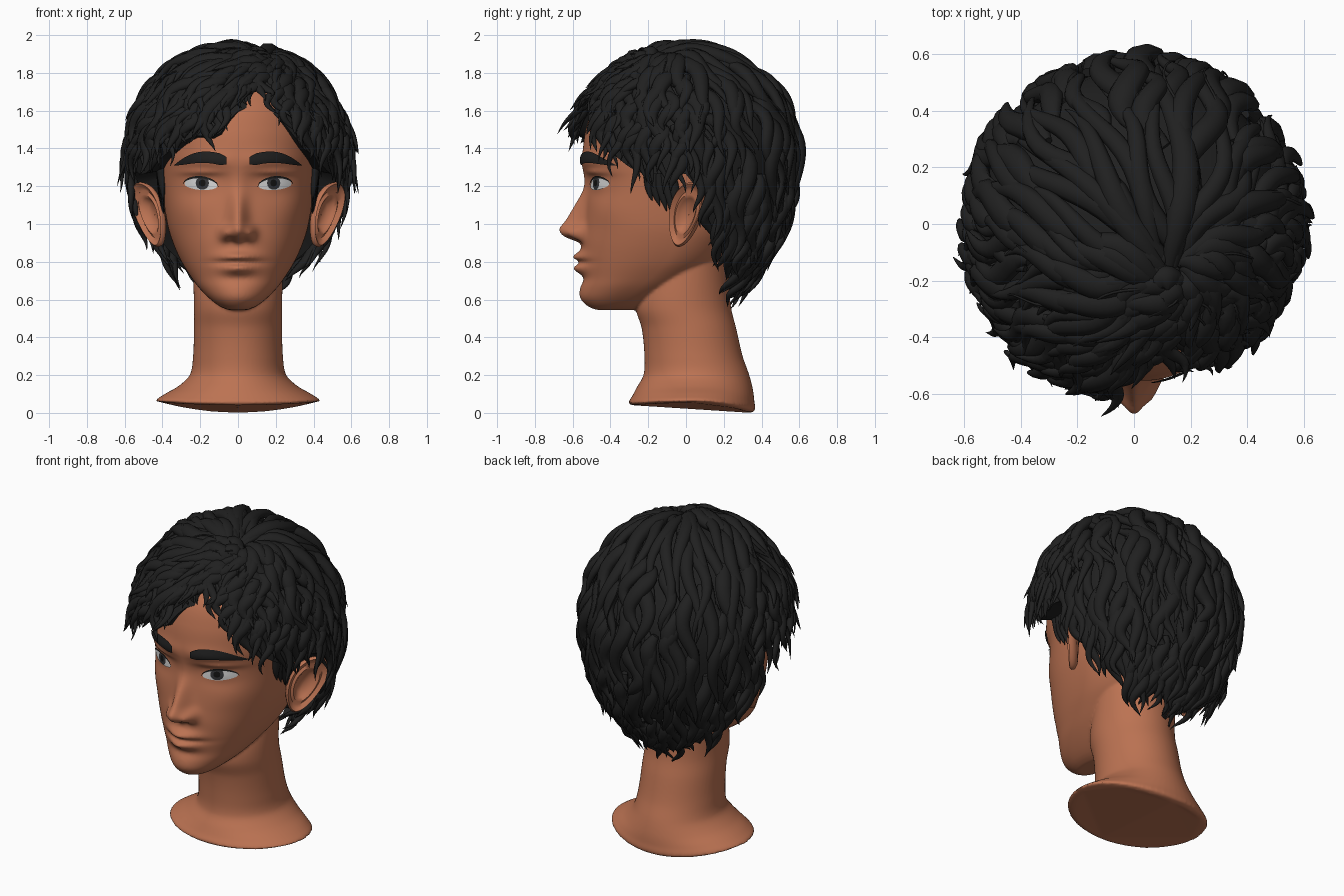
import bpy, bmesh, random
from math import sin, cos, pi, exp, asin, acos, radians, sqrt
from mathutils import Vector

random.seed(4)
if "Cube" in bpy.data.objects:
    bpy.data.objects.remove(bpy.data.objects["Cube"])


def material(name, rgb, rough=0.7):
    m = bpy.data.materials.new(name)
    m.use_nodes = True
    m.diffuse_color = (*rgb, 1)
    node = next(n for n in m.node_tree.nodes if n.type == 'BSDF_PRINCIPLED')
    node.inputs["Base Color"].default_value = (*rgb, 1)
    node.inputs["Roughness"].default_value = rough
    return m


SKIN = material("warm skin", (0.5, 0.17, 0.085))
HAIR = material("black hair", (0.0145, 0.0145, 0.0145))
WHITE = material("eye white", (0.68, 0.68, 0.68))
IRIS = material("dark iris", (0.035, 0.036, 0.04))
PUPIL = material("black pupil", (0.006, 0.006, 0.006))


def finish(bm, name, mat, angle=60):
    mesh = bpy.data.meshes.new(name)
    bm.to_mesh(mesh)
    bm.free()
    mesh.materials.append(mat)
    mesh.shade_smooth()
    mesh.set_sharp_from_angle(angle=radians(angle))
    ob = bpy.data.objects.new(name, mesh)
    bpy.context.scene.collection.objects.link(ob)
    return ob


def skin_rows(bm, rows, closed=True, caps=False):
    """Join rows of points with quads."""
    grid = [[bm.verts.new(p) for p in row] for row in rows]
    n = len(grid[0])
    for lo, hi in zip(grid, grid[1:]):
        for j in range(n if closed else n - 1):
            k = (j + 1) % n
            bm.faces.new((lo[j], lo[k], hi[k], hi[j]))
    if caps:
        bm.faces.new(grid[0][::-1])
        bm.faces.new(grid[-1])


def loft(name, parts, mat, caps=False):
    bm = bmesh.new()
    for rows in parts:
        skin_rows(bm, rows, True, caps)
    bmesh.ops.remove_doubles(bm, verts=bm.verts[:], dist=1e-5)
    bmesh.ops.recalc_face_normals(bm, faces=bm.faces[:])
    return finish(bm, name, mat)


def sample(table, k):
    """Smoothly interpolate a keyed table."""
    last = len(table) - 1
    k = min(max(k, table[0][0]), table[last][0])
    i = max(j for j in range(last) if table[j][0] <= k)
    a, b, c, d = table[max(i - 1, 0)], table[i], table[i + 1], table[min(i + 2, last)]
    h = c[0] - b[0]
    s = (k - b[0]) / h
    out = []
    for q in range(1, len(b)):
        m, n = (c[q] - a[q]) / (c[0] - a[0]) * h, (d[q] - b[q]) / (d[0] - b[0]) * h
        out.append(b[q] * (1 + 2 * s) * (1 - s) ** 2 + c[q] * s * s * (3 - 2 * s)
                   + m * s * (1 - s) ** 2 - n * s * s * (1 - s))
    return out


# Head sections: height, front, back, half width, depth of the widest point
HEAD = [(.545, -.47, -.25, .05, -.38), (.56, -.51, -.2, .09, -.36), (.6, -.545, -.1, .145, -.32),
        (.66, -.55, 0, .205, -.25), (.72, -.545, .1, .25, -.18), (.8, -.55, .2, .3, -.1),
        (.9, -.55, .28, .345, -.05), (1, -.54, .36, .375, -.03), (1.2, -.525, .45, .405, -.02),
        (1.35, -.545, .48, .42, 0), (1.5, -.53, .48, .42, 0), (1.65, -.47, .44, .38, 0),
        (1.78, -.33, .3, .28, 0), (1.85, -.1, .1, .1, 0)]
# Nose: height, projection, half width
NOSE = [(.87, 0, .05), (.9, .015, .05), (.93, .092, .045), (.97, .13, .04), (1.02, .1, .035),
        (1.1, .06, .033), (1.18, .022, .036), (1.25, .01, .04), (1.33, 0, .05)]
# Soft forms: side offset, height, spread across, spread up, amount
FORMS = [(.068, .955, .022, .024, .045), (.036, .915, .014, .012, -.02), (.19, 1.22, .08, .05, -.03),
         (.2, 1.21, .06, .03, .022), (.2, 1.274, .07, .011, .018), (.15, 1.33, .12, .035, .018),
         (.29, 1.07, .07, .06, .012), (0, .825, .066, .02, .048), (0, .765, .06, .022, .048),
         (0, .797, .08, .009, -.032), (0, .71, .07, .02, -.008), (0, .63, .08, .04, .014)]


def relief(x, z):
    x = abs(x)
    height, width = sample(NOSE, z)
    d = height * exp(-(x / width) ** 2 / 2)
    for fx, fz, sx, sz, amt in FORMS:
        d += amt * exp(-((x - fx) / sx) ** 2 / 2 - ((z - fz) / sz) ** 2 / 2)
    return d


def head_point(t, z):
    front, back, w, mid = sample(HEAD, z)
    x, c = w * sin(t), cos(t)
    if c <= 0:
        return Vector((x, mid - (back - mid) * c, z))
    return Vector((x, mid - (mid - front) * c ** .8 - relief(x, z) * min(1, 3 * c), z))


def face_point(x, z, off):
    p = head_point(asin(max(-1, min(1, x / sample(HEAD, z)[2]))), z)
    return p - Vector((0, off, 0))


# Head: segments crowd toward the face
turns = [u - .6 * sin(u) for u in (-pi + 2 * pi * i / 120 for i in range(120))]
heights = [.545 + 1.305 * i / 135 for i in range(136)]
head = [[head_point(t, z) for t in turns] for z in heights]

# Neck with a flared, slightly saddle-shaped foot, blended into the jaw
NECK = [(0, -.28, .34, .4), (.012, -.305, .365, .435), (.06, -.285, .362, .39), (.12, -.26, .355, .315),
        (.2, -.225, .335, .255), (.3, -.22, .3, .238), (.45, -.235, .265, .233), (.55, -.265, .24, .233),
        (.65, -.25, .23, .235), (.9, -.15, .22, .24)]
neck = []
for i in range(61):
    z = .9 * (i / 60) ** 1.5
    front, back, w = sample(NECK, z)
    fade = max(0, 1 - z / .2)
    row = []
    for j in range(64):
        t = 2 * pi * j / 64
        lift = .055 * sin(t) ** 2 + .04 * max(0, cos(t)) ** 2
        row.append((w * sin(t), (front + back) / 2 - (back - front) / 2 * cos(t), z + lift * fade))
    neck.append(row)
bust = loft("head_and_neck", [head, neck], SKIN, True)
blend = bust.modifiers.new("blend", 'REMESH')
blend.mode = 'VOXEL'
blend.voxel_size = .009
blend.use_smooth_shade = True
soften = bust.modifiers.new("soften", 'SMOOTH')
soften.iterations = 4

# Ears: a bowl-and-rim profile swept around a tilted oval
RIM = [(.01, -.03), (.35, -.028), (.5, -.005), (.62, .008), (.74, -.002), (.85, .01), (.94, .02),
       (1, .008), (.97, -.012), (.8, -.03), (.01, -.05)]
for side, label in ((1, "left"), (-1, "right")):
    rows = []
    for r, d in RIM:
        row = []
        for j in range(40):
            u, v = r * cos(pi * j / 20), r * sin(pi * j / 20)
            u *= 1 + .25 * v
            row.append((side * (.465 + .07 * u + .045 * v + .8 * d), .085 * u + .035 * v - .5 * d, 1.05 + .172 * v))
        rows.append(row)
    loft(label + "_ear", [rows], SKIN)


# Face plates that follow the skin
def plate(name, x0, x1, low, high, off, mat):
    for side, label in ((1, "left"), (-1, "right")):
        rows = []
        for i in range(25):
            x = x0 + (x1 - x0) * i / 24
            u = i / 24
            lo = low(u)
            hi = max(high(u), lo)
            rows.append([face_point(side * x, lo + (hi - lo) * j / 8, off) for j in range(9)])
        bm = bmesh.new()
        skin_rows(bm, rows, False)
        bm.normal_update()
        if sum(f.normal.y for f in bm.faces) > 0:
            bmesh.ops.reverse_faces(bm, faces=bm.faces[:])
        finish(bm, label + "_" + name, mat)


def arc(u):
    return sqrt(max(0, sin(pi * u)))


def lid(u):
    return 1.2 + .012 * u + .04 * arc(u)


def disc(radius, sign):
    return lambda u: min(1.217 + sign * radius * sqrt(max(0, 1 - (2 * u - 1) ** 2)), 1.247)


plate("eye_white", .108, .285, lambda u: 1.2 + .012 * u - .026 * arc(u), lid, .006, WHITE)
plate("iris", .154, .224, disc(.035, -1), disc(.035, 1), .0085, IRIS)
plate("pupil", .171, .207, disc(.018, -1), disc(.018, 1), .0093, PUPIL)
plate("lash_line", .104, .292, lambda u: lid(u) - .004, lambda u: lid(u) + .008 * arc(u), .0098, HAIR)


def brow(u):
    return 1.335 + .03 * sin(pi * u) - .025 * u


def brow_half(u):
    return .031 * min(1, .65 + 3 * u) * (1 - u ** 4)


plate("eyebrow", .062, .34, lambda u: brow(u) - brow_half(u), lambda u: brow(u) + brow_half(u), .0095, HAIR)

# Hair volume: hairline height by angle around the head, zero at the front
HAIRLINE = [(-180, .63), (-135, .68), (-108, .86), (-99, 1), (-93, 1.2), (-65, 1.22), (-50, 1.3),
            (-38, 1.38), (-25, 1.45), (-12, 1.45), (-2, 1.58), (10, 1.62), (20, 1.6), (28, 1.52),
            (36, 1.42), (50, 1.3), (65, 1.22), (93, 1.2), (99, 1), (108, .86), (135, .68), (180, .63)]
WIDE, TOP, BOTTOM = .58, .58, .8


def fall(a):
    """Angle from the crown down to the hairline."""
    z = sample(HAIRLINE, (a + 180) % 360 - 180)[0] - 1.36
    return acos(z / (TOP if z > 0 else BOTTOM))


def hair_point(a, t):
    """Point and outward direction along the flow from the parting to the hairline."""
    phi, r = fall(a) * t, radians(a)
    part = max(0, 1 - t) ** 2
    u = Vector((sin(r) * sin(phi) + .3 * part, -cos(r) * sin(phi) - .35 * part, cos(phi))).normalized()
    tall = TOP if u.z > 0 else BOTTOM
    # the swept fringe stands forward on one side of the parting
    fringe = .05 * max(0, -u.y) ** 2 * max(0, min(1, .5 - 3 * u.x))
    p = Vector((u.x * WIDE, u.y * WIDE - fringe, 1.36 + u.z * tall))
    return p, Vector((u.x / WIDE, u.y / WIDE, u.z / tall)).normalized()


# Under layer closing the gaps between locks
core = Vector((0, 0, 1.36))
rows = [[core + (hair_point(5 * j, .97 * i / 24)[0] - core) * .94 for j in range(72)] for i in range(25)]
rows.append([core + (Vector(p) - core) * .62 for p in rows[-1]])
loft("hair_under_layer", [rows], HAIR)


def sweep(bm, pts, normals, width):
    """Tapered, slightly flat lock along a path."""
    last = len(pts) - 1
    rows = []
    for i, (p, n) in enumerate(zip(pts, normals)):
        s = i / last
        side = (pts[min(i + 1, last)] - pts[max(i - 1, 0)]).cross(n).normalized()
        r = width * min(1, .4 + 3 * s) * (1 - s ** 2.5) + .0008
        rows.append([p + side * r * cos(pi * k / 4) + n * r * .75 * sin(pi * k / 4) for k in range(8)])
    skin_rows(bm, rows, True, True)


def lock(bm, a, end, length, width, wave, curl, lift=0.0):
    start = max(.02, end - length / (fall(a) * .65))
    phase, waves = random.uniform(0, 2 * pi), random.uniform(.9, 1.6)
    path = [hair_point(a, start + (end - start) * i / 18) for i in range(19)]
    pts = []
    for i, (p, n) in enumerate(path):
        s = i / 18
        along = path[min(i + 1, 18)][0] - path[max(i - 1, 0)][0]
        side = along.cross(n).normalized()
        swing = phase + waves * 2 * pi * s
        pts.append(p + side * wave * sin(swing)
                   + n * (-.02 + .025 * sin(pi * s) + .3 * wave * cos(swing) + curl * s ** 3 + lift * sin(pi * s)))
    sweep(bm, pts, [n for p, n in path], width)


# Layers of locks: name, count, angles, end range, length, width, wave, greatest tip curl
ROUND = (-180, 180)
LAYERS = [("crown_locks", 40, ROUND, .4, .6, .8, .05, .045, .03),
          ("upper_locks", 64, ROUND, .5, .78, .5, .05, .042, .06),
          ("middle_locks", 95, ROUND, .7, .95, .38, .045, .036, .08),
          ("hairline_locks", 115, ROUND, .96, 1.05, .32, .04, .032, .1),
          ("forelocks", 8, (-45, -4), .98, 1.08, .5, .048, .04, .07),
          ("parted_locks", 5, (22, 50), .95, 1.05, .5, .042, .035, .06)]
for name, count, (a0, a1), e0, e1, length, width, wave, curl in LAYERS:
    bm = bmesh.new()
    for i in range(count):
        a = a0 + (a1 - a0) * (i + random.uniform(.1, .9)) / count
        lock(bm, a, random.uniform(e0, e1), length * random.uniform(.8, 1.2),
             width * random.uniform(.7, 1.1), wave * random.uniform(.5, 1.1), random.uniform(0, curl))
    bmesh.ops.recalc_face_normals(bm, faces=bm.faces[:])
    finish(bm, name, HAIR)

# Loose thin strands over the top
bm = bmesh.new()
for i in range(14):
    lock(bm, random.uniform(-180, 180), random.uniform(.45, .8), .5, .005, .03, .03, .03)
finish(bm, "loose_strands", HAIR)

# Sideburns lying in front of the ears
bm = bmesh.new()
for side in (1, -1):
    for k in range(5):
        y, foot = -.215 + .032 * k, 1.12 - .028 * k
        pts = [Vector((side * (.41 - .015 * s), y + .04 * s + .008 * sin(6 * s + k), 1.34 + (foot - 1.34) * s))
               for s in (i / 10 for i in range(11))]
        sweep(bm, pts, [Vector((side, 0, 0))] * 11, .034)
bmesh.ops.recalc_face_normals(bm, faces=bm.faces[:])
finish(bm, "sideburns", HAIR)
